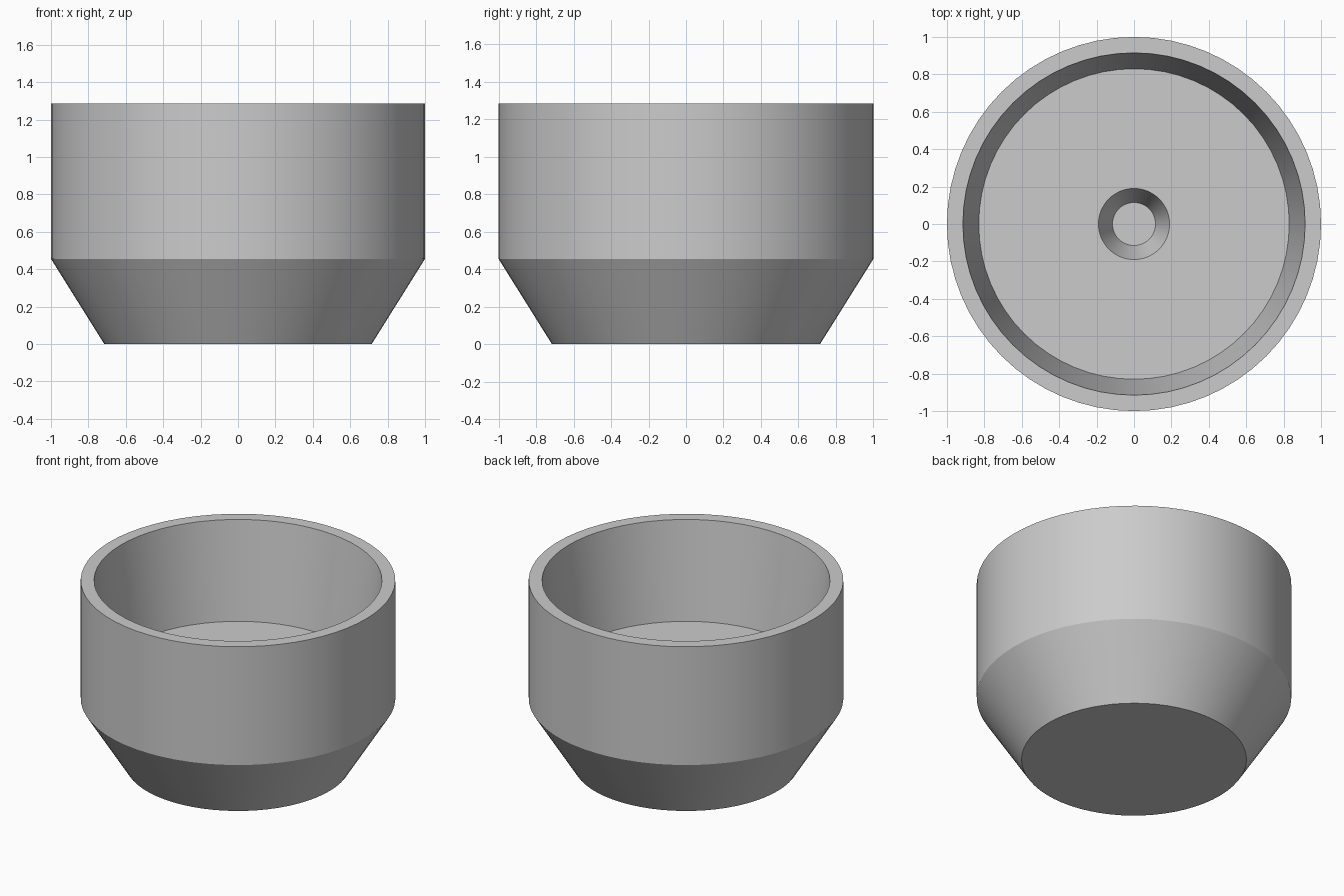
import bpy, bmesh, math

cube = bpy.data.objects.get("Cube")
if cube:
    bpy.data.objects.remove(cube, do_unlink=True)

SEGMENTS = 64

# Plain grey material
grey = bpy.data.materials.new("plain_grey")
grey.use_nodes = True
colour = (0.6, 0.6, 0.6, 1)
grey.diffuse_color = colour
grey.node_tree.nodes["Principled BSDF"].inputs["Base Color"].default_value = colour


def lathe(name, profile):
    """Spin a (radius, height) profile about z; both ends are closed by flat discs."""
    bm = bmesh.new()
    rings = []
    for radius, z in profile:
        angles = [math.tau * i / SEGMENTS for i in range(SEGMENTS)]
        rings.append([bm.verts.new((radius * math.cos(a), radius * math.sin(a), z)) for a in angles])
    for low, high in zip(rings, rings[1:]):
        for i in range(SEGMENTS):
            j = (i + 1) % SEGMENTS
            bm.faces.new((low[i], low[j], high[j], high[i]))
    bm.faces.new(rings[0][::-1])
    bm.faces.new(rings[-1])
    bmesh.ops.recalc_face_normals(bm, faces=bm.faces)
    mesh = bpy.data.meshes.new(name)
    bm.to_mesh(mesh)
    bm.free()
    mesh.materials.append(grey)
    obj = bpy.data.objects.new(name, mesh)
    bpy.context.collection.objects.link(obj)
    return obj


# Cup: chamfered base, straight wall, flat rim, tapered cavity, conical floor recess
cup = lathe("cup", [
    (0.715, 0.0),
    (1.0, 0.455),
    (1.0, 1.285),
    (0.915, 1.285),
    (0.83, 0.61),
    (0.19, 0.61),
    (0.115, 0.39),
])

bpy.ops.object.select_all(action="DESELECT")
cup.select_set(True)
bpy.context.view_layer.objects.active = cup
bpy.ops.object.shade_smooth_by_angle(angle=math.radians(25))
